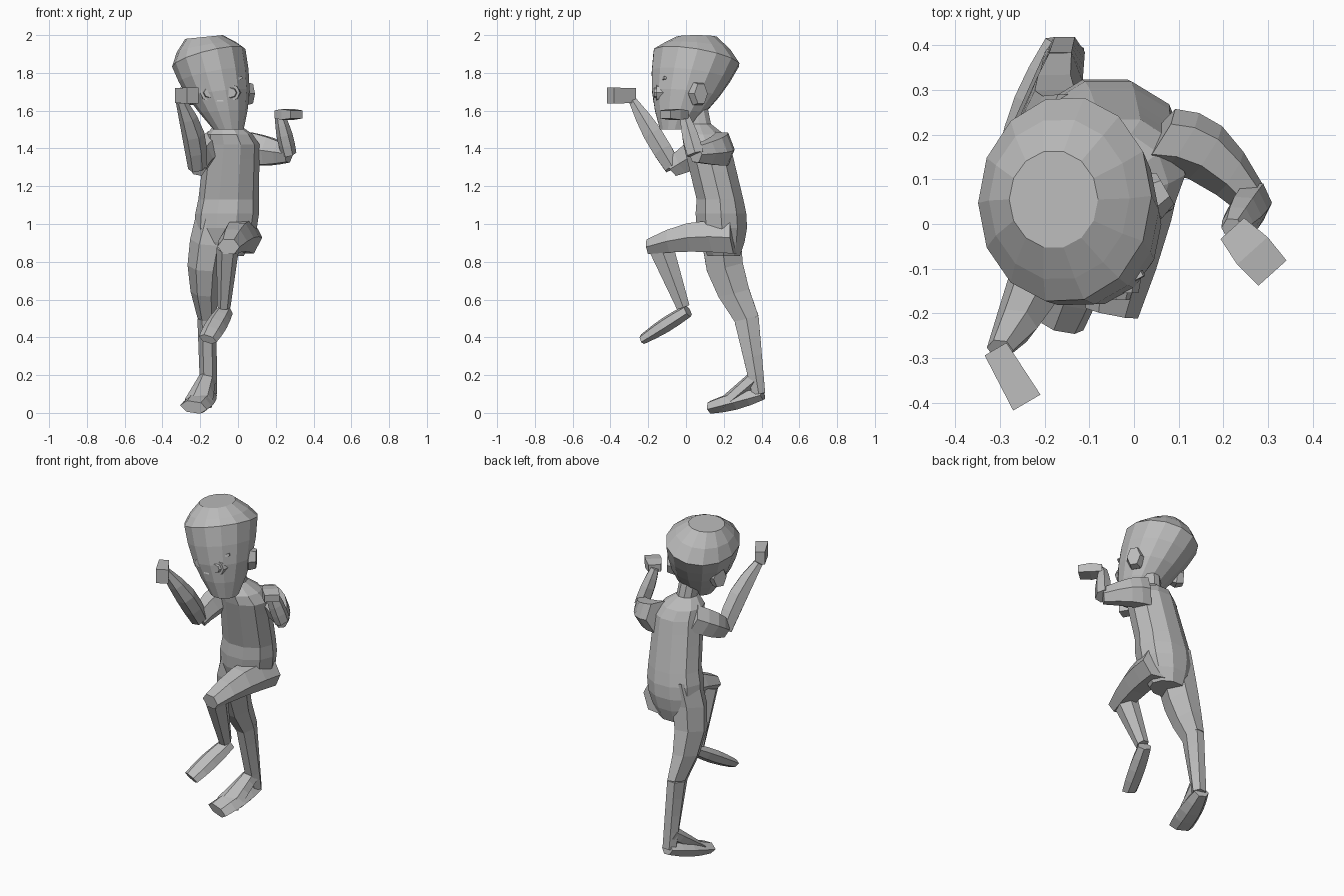
import bpy, bmesh, math
from mathutils import Vector

LEFT, BACK, UP = Vector((1, 0, 0)), Vector((0, 1, 0)), Vector((0, 0, 1))
STILL = Vector((0, 0, 0))

cube = bpy.data.objects.get("Cube")
if cube:
    bpy.data.objects.remove(cube, do_unlink=True)

grey = bpy.data.materials.new("plain grey")
grey.use_nodes = True
grey.diffuse_color = (.5, .5, .5, 1)
grey.node_tree.nodes["Principled BSDF"].inputs["Base Color"].default_value = grey.diffuse_color


def skin(name, loops):
    """Bridge vertex loops into one closed flat-shaded body."""
    bm = bmesh.new()
    rows = [[bm.verts.new(point) for point in loop] for loop in loops]
    for low, high in zip(rows, rows[1:]):
        for i in range(len(low)):
            bm.faces.new((low[i - 1], low[i], high[i], high[i - 1]))
    bm.faces.new(reversed(rows[0]))
    bm.faces.new(rows[-1])
    bmesh.ops.recalc_face_normals(bm, faces=bm.faces)
    mesh = bpy.data.meshes.new(name)
    bm.to_mesh(mesh)
    bm.free()
    mesh.materials.append(grey)
    body = bpy.data.objects.new(name, mesh)
    bpy.context.collection.objects.link(body)


def taper(name, start, end, start_size, end_size, side=LEFT, bulge=0, bow=STILL,
          start_up=None, end_up=None, steps=4, sides=6):
    """Body between two joints: sizes are half width along side and half depth.
    It swells by bulge and its centre line bends by bow, both most at the middle."""
    axis = (end - start).normalized()
    turn = math.pi / sides if sides == 4 else 0
    loops = []
    for step in range(steps + 1):
        t = step / steps
        swell = math.sin(math.pi * t)
        centre = start.lerp(end, t) + bow * swell
        normal = (start_up or axis).lerp(end_up or axis, t).normalized()
        across = (side - normal * side.dot(normal)).normalized()
        along = normal.cross(across)
        width, depth = (a + (b - a) * t + bulge * swell for a, b in zip(start_size, end_size))
        angles = [math.tau * i / sides + turn for i in range(sides)]
        loops.append([centre + across * width * math.cos(a) + along * depth * math.sin(a)
                      for a in angles])
    skin(name, loops)


# Joints of the trunk and head
crotch = Vector((-.08, .2, .83))
waist = Vector((-.05, .18, 1.13))
collar = Vector((-.03, .11, 1.42))
throat = Vector((-.06, .07, 1.53))
skull_base = Vector((-.07, .05, 1.63))
chin = Vector((-.05, -.06, 1.5))
brow = Vector((-.155, .055, 1.88))
crown = Vector((-.18, .055, 1.99))
brow_tilt = Vector((-.25, .17, 1))
crown_tilt = UP - LEFT * .1

# Trunk and neck
hip_size, waist_size, collar_size, neck_size = (.11, .09), (.16, .13), (.145, .13), (.06, .065)
level = dict(start_up=UP, end_up=UP, sides=10)
taper("pelvis", crotch, waist, hip_size, waist_size, bulge=.03, **level)
taper("chest", waist, collar, waist_size, collar_size, **level)
taper("shoulder_slope", collar, throat, collar_size, neck_size, bulge=.02, steps=2, **level)
taper("neck", throat, skull_base, neck_size, neck_size, steps=1, **level)

# Head widening to a tilted brow line, closed by a low cap
brow_size = (.2, .235)
taper("face", chin, brow, (.08, .08), brow_size, bulge=.025,
      start_up=UP, end_up=brow_tilt, sides=14)
taper("cap", brow, crown, brow_size, (.1, .11), bulge=.01,
      start_up=brow_tilt, end_up=crown_tilt, steps=2, sides=14)

# Straight supporting leg
right_hip = Vector((-.12, .19, 1.05))
right_knee = Vector((-.165, .32, .5))
right_ankle = Vector((-.155, .385, .1))
right_instep = Vector((-.16, .375, .19))
right_arch = Vector((-.21, .2, .05))
right_heel = Vector((-.155, .405, .1))
right_toe = Vector((-.235, .13, .03))
foot_side = LEFT + BACK * .3
knee_size = (.05, .075)
taper("right_thigh", right_hip, right_knee, (.1, .12), knee_size, bulge=.015,
      bow=BACK * -.05 - LEFT * .035)
taper("right_shin", right_knee, right_ankle, knee_size, (.045, .04))
taper("right_instep", right_instep, right_arch, (.045, .045), (.075, .03), side=foot_side)
taper("right_foot", right_heel, right_toe, (.045, .035), (.075, .035),
      side=foot_side, bulge=.015)

# Raised leg
left_hip = Vector((.04, .25, .93))
left_knee = Vector((-.05, -.2, .88))
left_calf = Vector((-.055, -.13, .87))
left_ankle = Vector((-.075, -.015, .56))
left_heel = Vector((-.07, .01, .54))
left_toe = Vector((-.16, -.23, .39))
taper("left_thigh", left_hip, left_knee, (.09, .1), (.06, .045), bulge=.015, bow=UP * .025)
taper("left_shin", left_calf, left_ankle, (.06, .075), (.035, .04))
taper("left_foot", left_heel, left_toe, (.045, .035), (.05, .025),
      side=foot_side, bulge=.01)

# Arm folded up in front of the chest
right_shoulder = Vector((-.12, .13, 1.42))
right_elbow = Vector((-.215, -.07, 1.3))
right_wrist = Vector((-.3, -.28, 1.65))
right_palm = Vector((-.31, -.28, 1.68))
right_fingers = Vector((-.24, -.4, 1.68))
taper("right_upper_arm", right_shoulder, right_elbow, (.07, .09), (.05, .055),
      bulge=.01, bow=LEFT * -.03)
taper("right_forearm", right_elbow, right_wrist, (.05, .05), (.03, .025),
      bulge=.02, bow=LEFT * .02)
taper("right_hand", right_palm, right_fingers, (.04, .055), (.05, .06),
      side=LEFT + BACK * .5, steps=1, sides=4)

# Arm held out to the side
left_shoulder = Vector((.05, .19, 1.4))
left_elbow = Vector((.27, .05, 1.37))
left_wrist = Vector((.22, -.01, 1.58))
left_fingers = Vector((.31, -.11, 1.58))
taper("left_upper_arm", left_shoulder, left_elbow, (.08, .1), (.04, .05),
      side=BACK, bulge=.01, bow=BACK * .04)
taper("left_forearm", left_elbow, left_wrist, (.04, .05), (.025, .025), bulge=.01)
taper("left_hand", left_wrist, left_fingers, (.05, .03), (.06, .03),
      side=LEFT + BACK, bulge=.01, steps=2, sides=4)

# Ears, eyes, rims and slanted brows
eye_line = Vector((-.095, -.14, 1.695))
ear_line = Vector((-.11, .04, 1.69))
for name, outward in (("left", LEFT), ("right", -LEFT)):
    lobe = ear_line + outward * .11
    taper(name + "_ear", lobe, lobe + outward * .07 + BACK * .04, (.04, .05), (.04, .06),
          side=BACK, bulge=.015, steps=2)
    eye = eye_line + outward * .055
    taper(name + "_eye_rim", eye + BACK * .04, eye - BACK * .015, (.06, .05), (.05, .045),
          steps=1, sides=8)
    taper(name + "_eye", eye, eye - BACK * .03, (.04, .035), (.03, .025), steps=1, sides=8)
    taper(name + "_brow", eye - outward * .04 - BACK * .02 + UP * .045,
          eye + outward * .06 + BACK * .03 + UP * .08, (.015, .012), (.01, .01),
          side=BACK, steps=1, sides=4)

# Nose
taper("nose", eye_line + UP * .025, eye_line - UP * .05 - BACK * .02,
      (.012, .012), (.025, .022), steps=1, sides=4)
